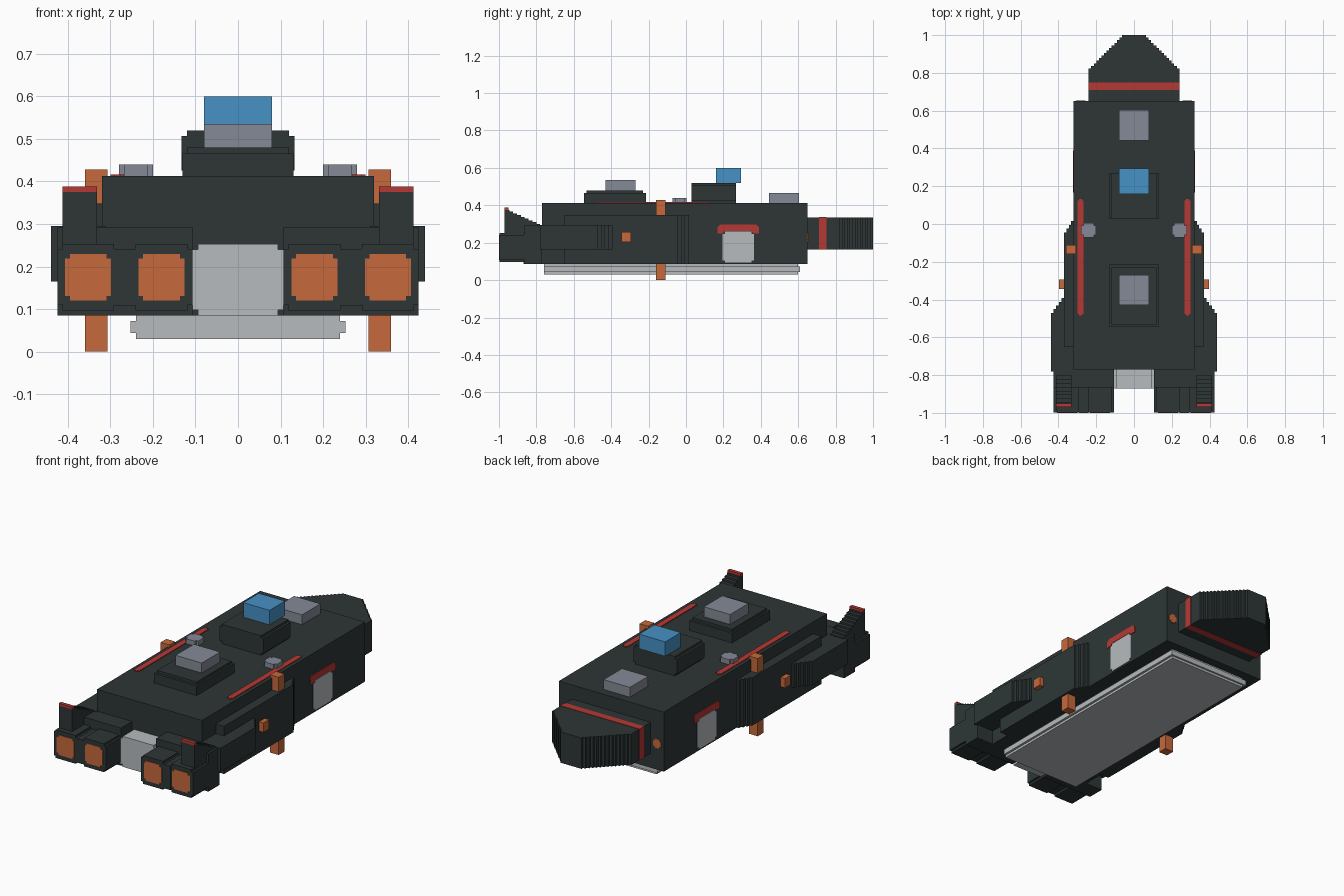
import bpy, bmesh

cube = bpy.data.objects.get("Cube")
if cube:
    bpy.data.objects.remove(cube, do_unlink=True)


def material(name, rgb):
    lin = [((c / 255 + 0.055) / 1.055) ** 2.4 for c in rgb]
    m = bpy.data.materials.new(name)
    m.use_nodes = True
    m.diffuse_color = (*lin, 1)
    m.node_tree.nodes["Principled BSDF"].inputs["Base Color"].default_value = (*lin, 1)
    return m


DARK = material("dark hull", (46, 54, 54))
RED = material("red trim", (182, 57, 52))
BLUE = material("blue glass", (70, 146, 198))
GREY = material("slate grey", (133, 138, 150))
ORANGE = material("orange glow", (198, 105, 59))
LIGHT = material("light grey", (182, 187, 190))


def prism(name, pts, axis, lo, hi, mat):
    """Extrude a 2D outline along an axis; the outline uses the other two axes in order."""
    bm = bmesh.new()
    verts = []
    for u, v in pts:
        co = [u, v]
        co.insert(axis, lo)
        verts.append(bm.verts.new(co))
    face = bm.faces.new(verts)
    ext = bmesh.ops.extrude_face_region(bm, geom=[face])
    for v in ext["geom"]:
        if isinstance(v, bmesh.types.BMVert):
            v.co[axis] = hi
    bmesh.ops.recalc_face_normals(bm, faces=bm.faces)
    mesh = bpy.data.meshes.new(name)
    bm.to_mesh(mesh)
    bm.free()
    mesh.materials.append(mat)
    obj = bpy.data.objects.new(name, mesh)
    bpy.context.collection.objects.link(obj)
    return obj


def box(name, x, y, z, mat):
    return prism(name, [(x[0], y[0]), (x[1], y[0]), (x[1], y[1]), (x[0], y[1])], 2, *z, mat)


def notched(u, v, c=0.013):
    """Rectangle outline with a small square bite at each corner."""
    (a, b), (d, e) = u, v
    return [(a + c, d), (b - c, d), (b - c, d + c), (b, d + c), (b, e - c), (b - c, e - c),
            (b - c, e), (a + c, e), (a + c, e - c), (a, e - c), (a, d + c), (a + c, d + c)]


def stairs(start, end, n):
    """Staircase from start to end, moving along the second coordinate first."""
    (a, b), (c, d) = start, end
    pts = [start]
    for i in range(1, n + 1):
        v = b + (d - b) * i / n
        pts += [(pts[-1][0], v), (a + (c - a) * i / n, v)]
    return pts


def flip(pts, s):
    return [(s * u, v) for u, v in pts]


# Main hull and belly plate
box("hull", (-0.32, 0.32), (-0.77, 0.65), (0.085, 0.413), DARK)
box("belly_plate", (-0.24, 0.24), (-0.76, 0.6), (0.03, 0.085), LIGHT)
box("belly_rim", (-0.253, 0.253), (-0.76, 0.61), (0.043, 0.072), LIGHT)
prism("tail_core", notched((-0.107, 0.107), (0.085, 0.253)), 1, -0.87, -0.77, LIGHT)

# Stepped nose with a red band
half = stairs((0.24, 0.81), (0.05, 1.0), 14)
outline = [(-0.24, 0.65), (0.24, 0.65)] + half + [(-u, v) for u, v in reversed(half)]
prism("nose", outline, 2, 0.165, 0.335, DARK)
box("nose_band", (-0.242, 0.242), (0.71, 0.75), (0.163, 0.337), RED)

# Roof equipment
prism("aft_mount", notched((-0.545, -0.215), (0.4, 0.48), 0.014), 0, -0.12, 0.12, DARK)
box("aft_mount_skirt", (-0.13, 0.13), (-0.545, -0.215), (0.413, 0.466), DARK)
box("aft_mount_block", (-0.08, 0.08), (-0.43, -0.27), (0.48, 0.535), GREY)
prism("bridge_base", notched((-0.133, 0.133), (0.413, 0.52)), 1, 0.03, 0.268, DARK)
box("bridge_window", (-0.08, 0.08), (0.16, 0.295), (0.52, 0.6), BLUE)
box("forward_hatch", (-0.08, 0.08), (0.443, 0.603), (0.413, 0.467), GREY)

for s, side in ((1, "left"), (-1, "right")):
    def span(a, b):
        return tuple(sorted((s * a, s * b)))

    # Roof details
    prism(side + "_roof_stripe", notched(span(0.268, 0.3), (-0.485, 0.132), 0.008),
          2, 0.41, 0.417, RED)
    prism(side + "_roof_pod", notched(span(0.2, 0.28), (-0.072, 0.004)), 2, 0.41, 0.44, GREY)

    # Side sponson and outer armour with stepped leading edges
    sponson = [(0.31, -0.65), (0.37, -0.65)] + stairs((0.37, -0.065), (0.32, 0.015), 4) + [(0.31, 0.015)]
    prism(side + "_sponson", flip(sponson, s), 2, 0.085, 0.348, DARK)
    armour = [(0.31, -0.78), (0.44, -0.78)] + stairs((0.44, -0.49), (0.37, -0.393), 5) + [(0.31, -0.393)]
    prism(side + "_armour", flip(armour, s), 2, 0.165, 0.295, DARK)

    # Thrusters
    x = span(0.307, 0.36)
    box(side + "_top_thruster", x, (-0.16, -0.11), (0.34, 0.428), ORANGE)
    box(side + "_bottom_thruster", x, (-0.16, -0.11), (0, 0.09), ORANGE)
    box(side + "_side_thruster", span(0.36, 0.397), (-0.345, -0.295), (0.205, 0.257), ORANGE)
    prism(side + "_bow_thruster", notched(span(0.257, 0.307), (0.205, 0.255), 0.01),
          1, 0.646, 0.654, ORANGE)

    # Side door and its red lintel
    door = span(0.317, 0.324)
    prism(side + "_door", notched((0.195, 0.363), (0.093, 0.26)), 0, *door, LIGHT)
    lintel = [(0.168, 0.25), (0.195, 0.25), (0.208, 0.262), (0.35, 0.262), (0.363, 0.25),
              (0.39, 0.25), (0.39, 0.283), (0.375, 0.297), (0.183, 0.297), (0.168, 0.283)]
    prism(side + "_door_lintel", lintel, 0, *door, RED)

    # Engine housing, nozzles and glow plates
    box(side + "_engine_housing", span(0.107, 0.425), (-0.865, -0.77), (0.085, 0.293), DARK)
    box(side + "_engine_bridge", span(0.24, 0.29), (-1, -0.86), (0.108, 0.24), DARK)
    for a, b, part in ((0.107, 0.253, "inner"), (0.28, 0.425, "outer")):
        prism(f"{side}_{part}_engine", notched(span(a, b), (0.097, 0.253), 0.012),
              1, -0.997, -0.86, DARK)
        mid = (a + b) / 2
        prism(f"{side}_{part}_glow", notched(span(mid - 0.054, mid + 0.054), (0.12, 0.23), 0.011),
              1, -1, -0.993, ORANGE)

    # Stepped tail fin with a red cap
    fin = [(-0.97, 0.24), (-0.97, 0.375)] + stairs((-0.945, 0.375), (-0.78, 0.3), 8) + [(-0.78, 0.24)]
    prism(side + "_fin", fin, 0, *span(0.332, 0.413), DARK)
    box(side + "_fin_cap", span(0.332, 0.413), (-0.97, -0.95), (0.375, 0.388), RED)
